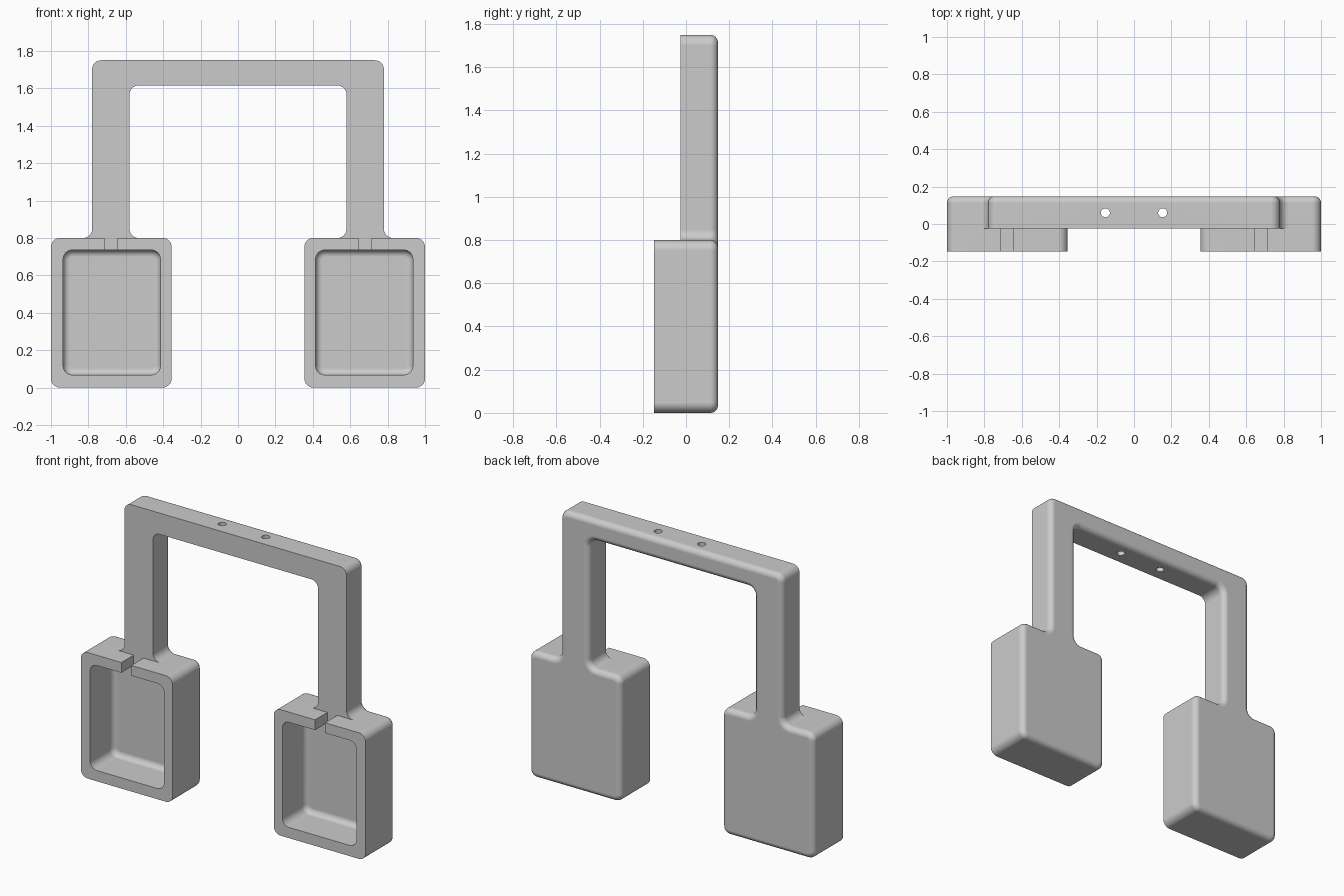
import bpy, bmesh, math
from mathutils import Vector

if "Cube" in bpy.data.objects:
    bpy.data.objects.remove(bpy.data.objects["Cube"], do_unlink=True)

FRONT, BACK, ARM_FRONT, FLOOR = -0.148, 0.148, -0.025, 0.085
BOX_TOP = 0.8


def rounded(points, radius, steps=8):
    """Replace every corner of an (x, z) outline by an arc."""
    out = []
    pts = [Vector(p) for p in points]
    for i, p in enumerate(pts):
        a = (pts[i - 1] - p).normalized()
        b = (pts[(i + 1) % len(pts)] - p).normalized()
        centre = p + (a + b) * radius
        for k in range(steps + 1):
            t = k / steps * math.pi / 2
            out.append(centre - b * radius * math.cos(t) - a * radius * math.sin(t))
    return out


def extrude(name, outline, y0, y1, back_round=0.0):
    """Extrude an outline along y, optionally rounding its back rim."""
    bm = bmesh.new()
    front = bm.faces.new([bm.verts.new((x, y0, z)) for x, z in outline])
    ext = bmesh.ops.extrude_face_region(bm, geom=[front], use_keep_orig=True)
    verts = [g for g in ext["geom"] if isinstance(g, bmesh.types.BMVert)]
    bmesh.ops.translate(bm, verts=verts, vec=(0, y1 - y0, 0))
    bmesh.ops.recalc_face_normals(bm, faces=bm.faces)
    if back_round:
        rim = [e for e in bm.edges if all(abs(v.co.y - y1) < 1e-5 for v in e.verts)]
        bmesh.ops.bevel(bm, geom=rim, offset=back_round, segments=6,
                        profile=0.5, affect='EDGES')
    mesh = bpy.data.meshes.new(name)
    bm.to_mesh(mesh)
    bm.free()
    obj = bpy.data.objects.new(name, mesh)
    bpy.context.collection.objects.link(obj)
    return obj


def mirrored(half):
    """Complete a right half outline across x = 0."""
    return half + [(-x, z) for x, z in reversed(half)]


# Bracket: arch and both boxes share one outline
half = [(0.58, 1.615), (0.58, BOX_TOP), (0.355, BOX_TOP), (0.355, 0), (1, 0),
        (1, BOX_TOP), (0.78, BOX_TOP), (0.78, 1.75)]
bracket = extrude("bracket", rounded(mirrored(half), 0.048), FRONT, BACK, 0.035)

cutters = []

# Recess in front of the arch, with a slot reaching down into each box
recess = [(0.645, BOX_TOP), (0.645, 0.65), (0.715, 0.65), (0.715, BOX_TOP),
          (1.2, BOX_TOP), (1.2, 2)]
cutters.append(extrude("recess_cutter", mirrored(recess), -0.4, ARM_FRONT))

# Box pockets
for side in (-1, 1):
    x0, x1 = sorted((side * 0.415, side * 0.935))
    pocket = [(x0, 0.068), (x1, 0.068), (x1, 0.735), (x0, 0.735)]
    cutters.append(extrude("pocket_cutter", rounded(pocket, 0.048), -0.3, FLOOR, 0.035))

# Screw holes through the top bar
for x in (-0.153, 0.153):
    bpy.ops.mesh.primitive_cylinder_add(vertices=32, radius=0.024, depth=0.4,
                                        location=(x, 0.06, 1.68))
    cutters.append(bpy.context.object)

for cutter in cutters:
    cutter.hide_render = True
    mod = bracket.modifiers.new("cut", 'BOOLEAN')
    mod.operation, mod.solver, mod.object = 'DIFFERENCE', 'EXACT', cutter

bpy.ops.object.select_all(action='DESELECT')
bracket.select_set(True)
bpy.context.view_layer.objects.active = bracket
for mod in list(bracket.modifiers):
    bpy.ops.object.modifier_apply(modifier=mod.name)
for cutter in cutters:
    bpy.data.objects.remove(cutter, do_unlink=True)

# Plain grey finish with smooth fillets
grey = bpy.data.materials.new("plain grey")
grey.use_nodes = True
colour = (0.6, 0.6, 0.6, 1)
grey.diffuse_color = colour
grey.node_tree.nodes["Principled BSDF"].inputs["Base Color"].default_value = colour
bracket.data.materials.clear()
bracket.data.materials.append(grey)
bpy.ops.object.shade_smooth_by_angle(angle=math.radians(30))
normals = bracket.modifiers.new("flat face normals", 'WEIGHTED_NORMAL')
normals.keep_sharp = True
